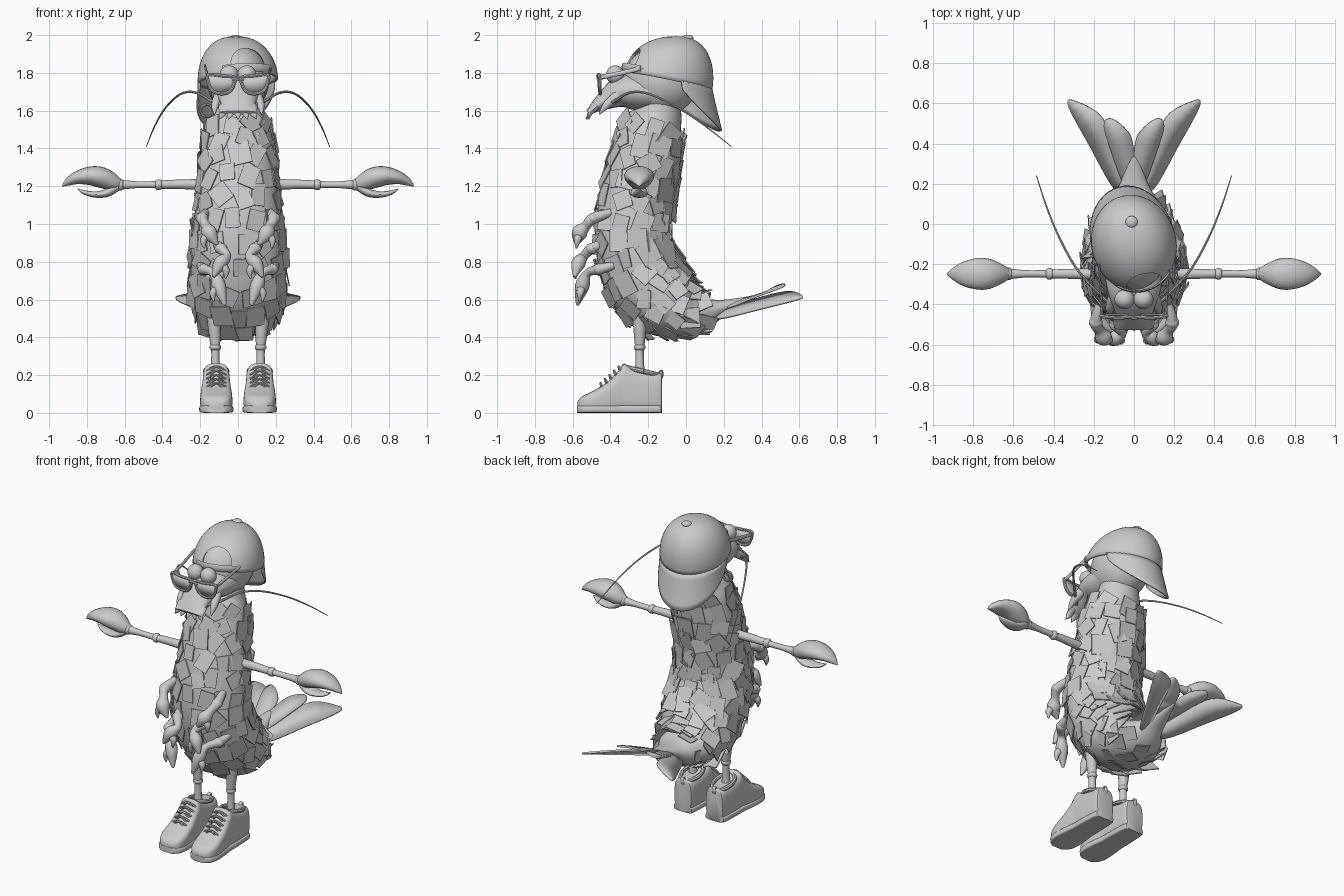
import bpy, bmesh, math, random
from mathutils import Vector, Matrix

if "Cube" in bpy.data.objects:
    bpy.data.objects.remove(bpy.data.objects["Cube"])

random.seed(7)
X, Y, Z = Vector((1, 0, 0)), Vector((0, 1, 0)), Vector((0, 0, 1))
grey = bpy.data.materials.new("plain grey")
grey.diffuse_color = (0.6, 0.6, 0.6, 1)
grey.use_nodes = True
grey.node_tree.nodes["Principled BSDF"].inputs["Base Color"].default_value = grey.diffuse_color


def finish(name, bm, mirror=False, thick=0):
    bmesh.ops.recalc_face_normals(bm, faces=bm.faces[:])
    me = bpy.data.meshes.new(name)
    bm.to_mesh(me)
    bm.free()
    ob = bpy.data.objects.new(name, me)
    bpy.context.collection.objects.link(ob)
    me.materials.append(grey)
    if thick:
        mod = ob.modifiers.new("thickness", 'SOLIDIFY')
        mod.thickness, mod.offset = thick, 0
    if mirror:
        ob.modifiers.new("mirror", 'MIRROR')
    return ob


def smooth(rows, n, closed=False):
    """Catmull-Rom resampling of rows of numbers."""
    rows = [Vector(r) for r in rows]
    k, out = len(rows), []
    at = (lambda i: rows[i % k]) if closed else (lambda i: rows[max(0, min(k - 1, i))])
    for i in range(k if closed else k - 1):
        a, b, c, d = at(i - 1), at(i), at(i + 1), at(i + 2)
        for j in range(n):
            t = j / n
            out.append(0.5 * (2 * b + (c - a) * t + (2 * a - 5 * b + 4 * c - d) * t * t
                              + (3 * b - a - 3 * c + d) * t ** 3))
    return out if closed else out + [rows[-1]]


def frames(rows, ref, axis=None):
    """Centre, side, normal, tangent and two radii at each row."""
    out = []
    for i, r in enumerate(rows):
        t = axis or (Vector(rows[min(i + 1, len(rows) - 1)][:3]) - Vector(rows[max(i - 1, 0)][:3])).normalized()
        s = (ref - t * ref.dot(t)).normalized()
        out.append((Vector(r[:3]), s, t.cross(s), t, max(r[3], .001), max(r[4], .001)))
    return out


def tube(name, rows, sides=16, n=4, ref=X, mirror=False, axis=None, p=1):
    """Loft of rounded sections; rows are x, y, z, radius(, second radius)."""
    rows = [tuple(r) if len(r) == 5 else (*r, r[3]) for r in rows]
    rows = smooth(rows, n) if n > 1 else rows
    bm, rings = bmesh.new(), []
    power = lambda v: math.copysign(abs(v) ** p, v)
    for c, s, m, t, ra, rb in frames(rows, ref, axis):
        rings.append([bm.verts.new(c + s * ra * power(math.cos(a)) + m * rb * power(math.sin(a)))
                      for a in (math.tau * k / sides for k in range(sides))])
    for r, q in zip(rings, rings[1:]):
        for k in range(sides):
            bm.faces.new((r[k], r[(k + 1) % sides], q[(k + 1) % sides], q[k]))
    bm.faces.new(rings[0])
    bm.faces.new(rings[-1])
    return finish(name, bm, mirror)


def ball(name, loc, radii, mirror=False):
    bm = bmesh.new()
    bmesh.ops.create_uvsphere(bm, u_segments=24, v_segments=16, radius=1,
                              matrix=Matrix.Translation(loc) @ Matrix.Diagonal((*radii, 1)))
    return finish(name, bm, mirror)


def plate(name, pts, thick, mirror=True, n=5):
    bm = bmesh.new()
    bm.faces.new([bm.verts.new(v) for v in smooth(pts, n, True)])
    bmesh.ops.triangulate(bm, faces=bm.faces[:])
    return finish(name, bm, mirror, thick)


# Curved body ending in a pointed tail
spine = [(0, -.14, 1.64, .12, .11), (0, -.15, 1.57, .135, .13), (0, -.18, 1.49, .175, .165), (0, -.21, 1.35, .20, .185),
         (0, -.25, 1.18, .215, .195), (0, -.28, 1.0, .235, .198), (0, -.27, .85, .25, .205),
         (0, -.21, .70, .25, .22), (0, -.11, .59, .235, .20), (0, 0, .53, .19, .135),
         (0, .10, .53, .13, .09), (0, .20, .56, .07, .04), (0, .38, .62, .005, .005)]
tube("body", spine, 36, 5)

# Loose square scales over the body
bm = bmesh.new()
fr = frames(smooth(spine, 5), X)
for row, i in enumerate(range(10, 51, 3)):
    c, s, m, t, ra, rb = fr[i]
    count = max(7, round(math.tau * (ra + rb) / 2 / .105))
    for k in range(count):
        a = math.tau * (k + .5 * (row % 2) + random.uniform(-.25, .25)) / count
        pos = c + s * ra * math.cos(a) + m * rb * math.sin(a) + t * random.uniform(-.02, .02)
        out = (s * math.cos(a) / ra + m * math.sin(a) / rb).normalized()
        out = (out - t * random.uniform(-.05, .2)).normalized()
        u = out.cross(t).normalized()
        basis = Matrix((u, out.cross(u), out)).transposed().to_4x4()
        w, h = random.uniform(.075, .115), random.uniform(.09, .13)
        bmesh.ops.create_cube(bm, size=1, matrix=Matrix.Translation(pos + out * .006) @ basis
                              @ Matrix.Rotation(random.gauss(0, .3), 4, 'Z')
                              @ Matrix.Rotation(random.gauss(0, .1), 4, 'Y') @ Matrix.Diagonal((w, h, .006, 1)))
finish("body_scales", bm)

# Tail fins
plate("outer_tail_fin", [(.03, .16, .53), (.10, .18, .50), (.22, .39, .55), (.325, .585, .60), (.30, .613, .62),
                         (.16, .53, .64), (.08, .33, .59)], .012)
plate("inner_tail_fin", [(.0, .18, .57), (.05, .2, .55), (.12, .38, .62), (.15, .49, .66), (.12, .525, .68),
                         (.05, .48, .67), (.005, .40, .63)], .012)

# Head, drooping snout with a jagged lip, and eyes
ball("head", (0, -.13, 1.76), (.165, .20, .185))
tube("snout", [(0, -.12, 1.70, .14, .10), (0, -.24, 1.70, .145, .10), (0, -.34, 1.70, .13, .085),
               (0, -.42, 1.66, .10, .055), (0, -.48, 1.62, .09, .03), (0, -.52, 1.59, .095, .012)], 28)
for k in range(-2, 3):
    tube("lip_spike", [(k * .038, -.47, 1.625, .026, .018), (k * .04, -.505, 1.59, .022, .014),
                       (k * .05, -.53 + abs(k) * .008, 1.555, .002)], 10)
tube("cheek_spike", [(.10, -.36, 1.68, .03), (.12, -.42, 1.63, .022), (.125, -.46, 1.58, .003)], 10, mirror=True)
ball("eye", (.047, -.375, 1.79), (.05, .048, .05), True)
tube("antenna", [(.08, -.44, 1.63, .012), (.14, -.38, 1.65, .009), (.22, -.30, 1.695, .007), (.30, -.20, 1.69, .006),
                 (.38, -.05, 1.62, .005), (.44, .10, 1.52, .004), (.485, .24, 1.41, .002)], 8, 6, Z, True)
ring = [(-.165 + .032 * math.cos(a), -.2, 1.60 + .032 * math.sin(a), .007)
        for a in (math.tau * k / 24 for k in range(25))]
tube("earring", ring, 8, 1, Y)

# Sunglasses
lens = [(.018, -.462, 1.775), (.085, -.466, 1.785), (.155, -.46, 1.79), (.16, -.457, 1.76), (.14, -.455, 1.71),
        (.105, -.455, 1.692), (.06, -.455, 1.694), (.03, -.458, 1.72)]
plate("lens", lens, .006)
rim_path = smooth(lens, 4, True)
tube("glasses_rim", [(*v, .009) for v in rim_path + rim_path[:1]], 8, 1, Y, True)
tube("glasses_bridge", [(-.03, -.462, 1.765, .009), (0, -.466, 1.77, .009), (.03, -.462, 1.765, .009)], 8, 4, Y)
tube("glasses_temple", [(.158, -.46, 1.775, .008, .013), (.165, -.34, 1.80, .006, .012),
                        (.175, -.2, 1.835, .006, .012)], 8, mirror=True)

# Backwards cap, turned slightly to one side
TURN = Matrix.Translation((0, -.1, 0)) @ Matrix.Rotation(math.radians(15), 4, 'Z')


def rim(a, grow=0):
    y = (.235 + grow) * math.sin(a)
    return Vector(((.205 + grow) * math.cos(a), y, 1.755 - .21 * y))


bm = bmesh.new()
rings = []
for j in range(14):
    f = math.pi / 2 * j / 14
    rings.append([])
    for k in range(48):
        v = rim(math.tau * k / 48)
        r = math.cos(f) ** .85
        rings[-1].append(bm.verts.new((v.x * r, v.y * r + .05 * math.sin(f), v.z + (1.988 - v.z) * math.sin(f))))
top = bm.verts.new((0, .05, 1.988))
for r, q in zip(rings, rings[1:] + [None]):
    for k in range(48):
        n = (k + 1) % 48
        bm.faces.new((r[k], r[n], q[n], q[k]) if q else (r[k], r[n], top))
cap = finish("cap_crown", bm, thick=.012)
cap.matrix_world = TURN
# Arched opening above the strap
bm = bmesh.new()
bmesh.ops.create_cone(bm, cap_ends=True, segments=32, radius1=1, radius2=1, depth=1,
                      matrix=Matrix.Translation((0, -.27, 1.845)) @ Matrix.Diagonal((.09, .3, .085, 1))
                      @ Matrix.Rotation(math.pi / 2, 4, 'X'))
cutter = finish("cap_opening_cutter", bm)
cutter.matrix_world = TURN
cutter.hide_render = True
cutter.hide_viewport = True
cut = cap.modifiers.new("opening", 'BOOLEAN')
cut.operation, cut.object, cut.solver = 'DIFFERENCE', cutter, 'EXACT'
strap = [(*(rim(math.radians(-90 + d), .002) + Z * .025), .006, .022) for d in range(-40, 41, 5)]
tube("cap_strap", strap, 8, 1, Y).matrix_world = TURN
ball("cap_button", (-.012, .01, 1.985), (.03, .03, .016))
bm = bmesh.new()
grid = []
for i in range(25):
    a = math.radians(-85 + 170 * i / 24)
    c = math.cos(a) ** .6
    grid.append([bm.verts.new(rim(math.pi / 2 - a) + Vector((0, .055 * c * v, .01 - .225 * c * v - .02 * v * (1 - v))))
                 for v in (j / 6 for j in range(7))])
for r, q in zip(grid, grid[1:]):
    for j in range(6):
        bm.faces.new((r[j], r[j + 1], q[j + 1], q[j]))
finish("cap_brim", bm, thick=.012).matrix_world = TURN

# Arms with knuckles and claws
arm = lambda name, rows, n=4: tube(name, [(x, -.248, z, *r) for x, z, *r in rows], 20, n, Y, True)
arm("upper_arm", [(.15, 1.21, .028), (.25, 1.21, .027), (.34, 1.21, .024), (.41, 1.208, .022)])
arm("elbow", [(.40, 1.208, .015), (.41, 1.208, .027), (.43, 1.208, .027), (.44, 1.208, .015)])
arm("forearm", [(.42, 1.208, .019), (.53, 1.208, .018), (.60, 1.208, .024), (.63, 1.208, .026)])
arm("wrist", [(.605, 1.208, .018), (.615, 1.208, .03), (.63, 1.208, .03), (.64, 1.208, .018)])
arm("claw_upper", [(.62, 1.21, .025, .025), (.66, 1.22, .05, .045), (.72, 1.245, .075, .055), (.78, 1.255, .078, .05),
                   (.85, 1.245, .06, .035), (.90, 1.222, .03, .02), (.93, 1.20, .003, .003)])
arm("claw_lower", [(.64, 1.20, .03, .025), (.69, 1.166, .045, .022), (.75, 1.156, .04, .017),
                   (.81, 1.166, .025, .012), (.848, 1.186, .003, .003)])

# Small pincer limbs on the belly
limbs = [[(.17, -.40, 1.06, .022), (.19, -.49, 1.03, .03), (.17, -.53, .99, .026), (.15, -.565, .95, .042), (.11, -.58, .89, .008)],
         [(.12, -.42, .9, .02), (.09, -.50, .87, .028), (.06, -.54, .83, .024), (.095, -.57, .79, .038), (.13, -.59, .72, .008)],
         [(.20, -.38, .78, .02), (.18, -.46, .76, .028), (.13, -.52, .74, .022), (.10, -.55, .67, .038), (.07, -.575, .57, .008)]]
for rows in limbs:
    tube("belly_limb", rows, 12, 4, X, True)
    x, y, z, r = rows[3]
    dx = .035 if rows[4][0] < x else -.035
    tube("belly_pincer", [(x, y, z, .026), (x + dx * .9, y - .01, z - .035, .02), (x + dx * .8, y - .015, z - .08, .004)],
         10, 4, X, True)
    ball("belly_knuckle", rows[1][:3], (.034, .032, .03), True)

# Legs
tube("upper_leg", [(.13, -.245, .54, .04), (.125, -.245, .45, .034), (.12, -.245, .35, .025)], 16, mirror=True)
tube("knee", [(.12, -.245, .365, .018), (.12, -.245, .355, .029), (.12, -.245, .34, .029), (.12, -.245, .33, .018)], 16, mirror=True)
tube("lower_leg", [(.12, -.245, .35, .022), (.12, -.245, .28, .022), (.12, -.245, .2, .028)], 16, mirror=True)

# High-top shoes: y, half width, height
shoe = [(-.127, .05, .205), (-.14, .064, .212), (-.22, .07, .218), (-.29, .072, .24), (-.33, .072, .262), (-.355, .074, .225),
        (-.42, .082, .16), (-.50, .085, .112), (-.55, .07, .088), (-.574, .04, .06)]
tube("shoe", [(.115, y, h / 2, w, h / 2) for y, w, h in shoe], 28, 3, X, True, -Y, .55)
tube("shoe_sole", [(.115, y - .002, .02, w + .005, .02) for y, w, h in shoe], 28, 3, X, True, -Y, .35)
for k in range(5):
    y, z = -.345 - .024 * k, .238 - .022 * k
    for lean in (-.012, .012):
        tube("shoe_lace", [(.063, y, z - .025 + lean, .006), (.115, y - .012, z + .008, .006),
                           (.167, y, z - .025 - lean, .006)], 6, 4, Y, True)
tube("heel_loop", [(.115, -.135, .17, .012, .004), (.115, -.123, .20, .012, .004), (.115, -.13, .225, .012, .004),
                   (.115, -.15, .205, .012, .004)], 8, mirror=True)
tube("shoe_collar", [(.115 + .058 * math.cos(a), -.225 + .085 * math.sin(a), .22 - .02 * math.sin(a), .013)
                     for a in (math.tau * k / 24 for k in range(25))], 8, 1, Z, True)

# Smooth shading with crisp edges
for ob in bpy.context.scene.objects:
    if ob.name.startswith(("body_scales", "cap_opening")):
        continue
    bpy.ops.object.select_all(action='DESELECT')
    ob.select_set(True)
    bpy.context.view_layer.objects.active = ob
    bpy.ops.object.shade_smooth_by_angle(angle=math.radians(40))
